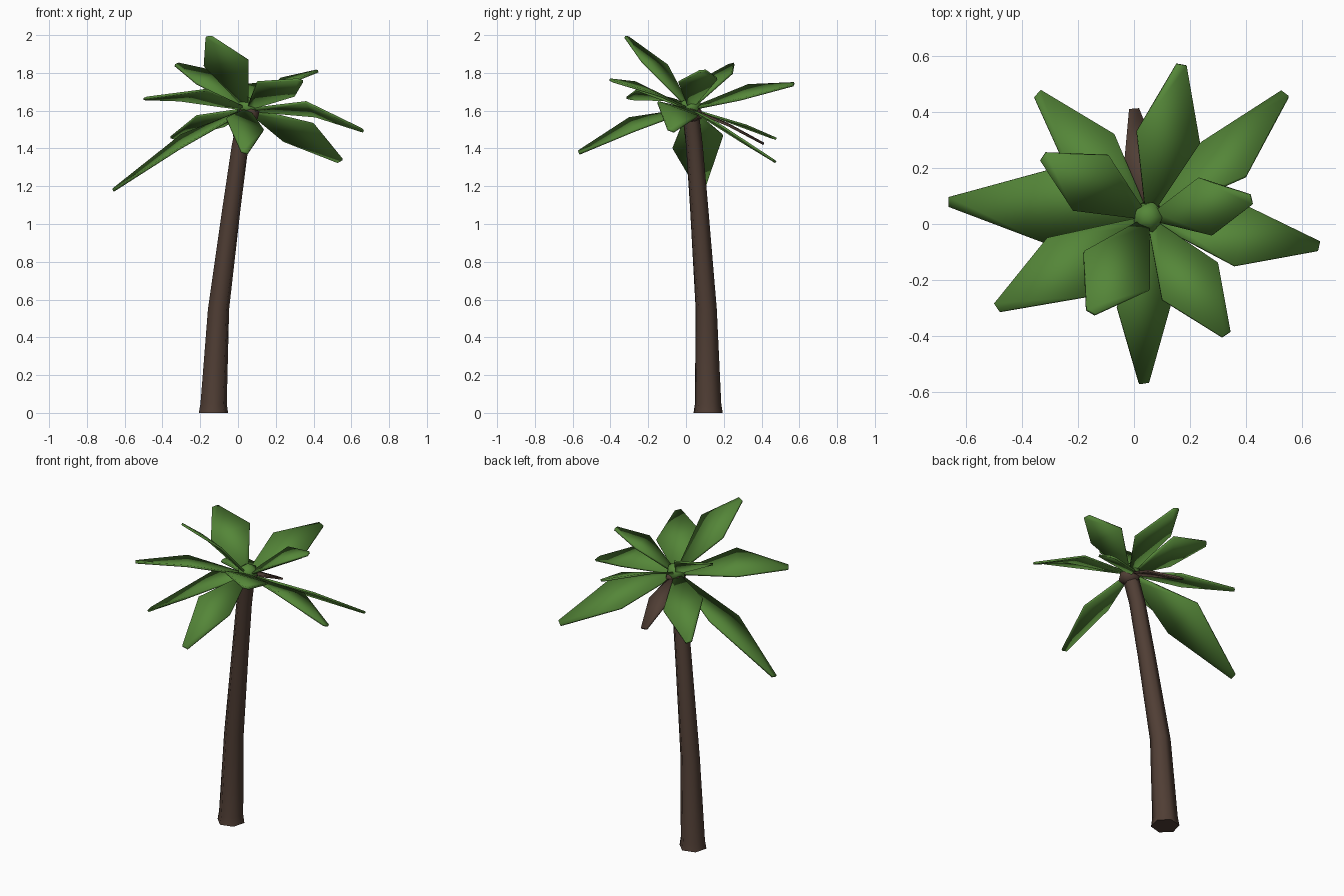
import bpy, bmesh, math
from mathutils import Vector

if "Cube" in bpy.data.objects:
    bpy.data.objects.remove(bpy.data.objects["Cube"])


def material(name, rgb):
    m = bpy.data.materials.new(name)
    m.diffuse_color = (*rgb, 1)
    m.use_nodes = True
    m.node_tree.nodes["Principled BSDF"].inputs["Base Color"].default_value = m.diffuse_color
    return m


GREEN = material("leaf_green", (0.09, 0.24, 0.04))
BROWN = material("bark_brown", (0.08, 0.048, 0.035))


def finish(name, bm, mat, angle=50):
    bmesh.ops.recalc_face_normals(bm, faces=bm.faces[:])
    mesh = bpy.data.meshes.new(name)
    bm.to_mesh(mesh)
    bm.free()
    mesh.materials.append(mat)
    obj = bpy.data.objects.new(name, mesh)
    bpy.context.collection.objects.link(obj)
    bpy.ops.object.select_all(action='DESELECT')
    obj.select_set(True)
    bpy.context.view_layer.objects.active = obj
    bpy.ops.object.shade_smooth_by_angle(angle=math.radians(angle))
    return obj


# Leaning trunk: stacked hexagon rings (x, y, z, radius)
rings = [(-0.13, 0.117, 0, 0.080), (-0.129, 0.117, 0.05, 0.072),
         (-0.103, 0.107, 0.55, 0.058), (-0.035, 0.07, 1.08, 0.050),
         (0.012, 0.044, 1.42, 0.046), (0.045, 0.025, 1.58, 0.046)]
SIDES = 6
bm = bmesh.new()
loops = []
for x, y, z, r in rings:
    angles = [math.radians(15) + math.tau * i / SIDES for i in range(SIDES)]
    loops.append([bm.verts.new((x + r * math.cos(a), y + r * math.sin(a), z)) for a in angles])
for low, high in zip(loops, loops[1:]):
    for i in range(SIDES):
        j = (i + 1) % SIDES
        bm.faces.new((low[i], low[j], high[j], high[i]))
bm.faces.new(loops[0][::-1])
bm.faces.new(loops[-1])
finish("trunk", bm, BROWN, 65)


# Brown crown knob and green bud on top of the trunk
def ball(name, centre, radius, squash, mat):
    bm = bmesh.new()
    bmesh.ops.create_icosphere(bm, subdivisions=1, radius=radius)
    bmesh.ops.scale(bm, vec=(1, 1, squash), verts=bm.verts[:])
    bmesh.ops.translate(bm, vec=centre, verts=bm.verts[:])
    finish(name, bm, mat)


ball("crown_knob", (0.055, 0.025, 1.58), 0.068, 0.75, BROWN)
ball("crown_bud", (0.05, 0.025, 1.62), 0.062, 0.9, GREEN)

CROWN = Vector((0.05, 0.022, 1.61))


# Frond: narrow root, two wide points, blunt tip, thin thickness
def frond(name, left, right, tip, mat=GREEN):
    left, right, tip = Vector(left), Vector(right), Vector(tip)
    across = (right - left).normalized() * 0.018
    root = CROWN + (tip - CROWN).normalized() * 0.03
    pairs = [(root - across, root + across), (left, right), (tip - across, tip + across)]
    bm = bmesh.new()
    vs = [[bm.verts.new(p) for p in pair] for pair in pairs]
    for a, b in zip(vs, vs[1:]):
        bm.faces.new((a[0], a[1], b[1], b[0]))
    obj = finish(name, bm, mat, 40)
    solid = obj.modifiers.new("thickness", 'SOLIDIFY')
    solid.thickness = 0.012
    solid.offset = 0


fronds = [  # left wide point, right wide point, tip
    ((0.01, 0.33, 1.735), (0.235, 0.29, 1.66), (0.17, 0.57, 1.74)),
    ((0.24, 0.29, 1.44), (0.40, 0.17, 1.53), (0.54, 0.465, 1.335)),
    ((0.23, 0.165, 1.77), (0.28, -0.04, 1.75), (0.42, 0.088, 1.81)),
    ((0.41, 0.06, 1.57), (0.36, -0.15, 1.645), (0.66, -0.08, 1.495)),
    ((0.30, -0.14, 1.68), (0.10, -0.27, 1.75), (0.33, -0.395, 1.76)),
    ((0.135, -0.27, 1.495), (-0.06, -0.30, 1.56), (0.035, -0.568, 1.378)),
    ((0.055, -0.235, 1.865), (-0.18, -0.10, 1.84), (-0.155, -0.315, 1.99)),
    ((-0.165, -0.26, 1.71), (-0.31, -0.05, 1.655), (-0.49, -0.30, 1.665)),
    ((-0.31, -0.07, 1.40), (-0.30, 0.195, 1.47), (-0.66, 0.08, 1.18)),
    ((-0.22, 0.05, 1.745), (-0.09, 0.245, 1.80), (-0.325, 0.24, 1.845)),
    ((-0.22, 0.15, 1.57), (-0.07, 0.32, 1.52), (-0.345, 0.465, 1.455)),
]
for i, pts in enumerate(fronds, 1):
    frond(f"frond_{i}", *pts)
# One dead brown frond hanging at the back
frond("dead_frond", (-0.035, 0.22, 1.53), (0.09, 0.23, 1.52), (0.0, 0.41, 1.425), BROWN)
